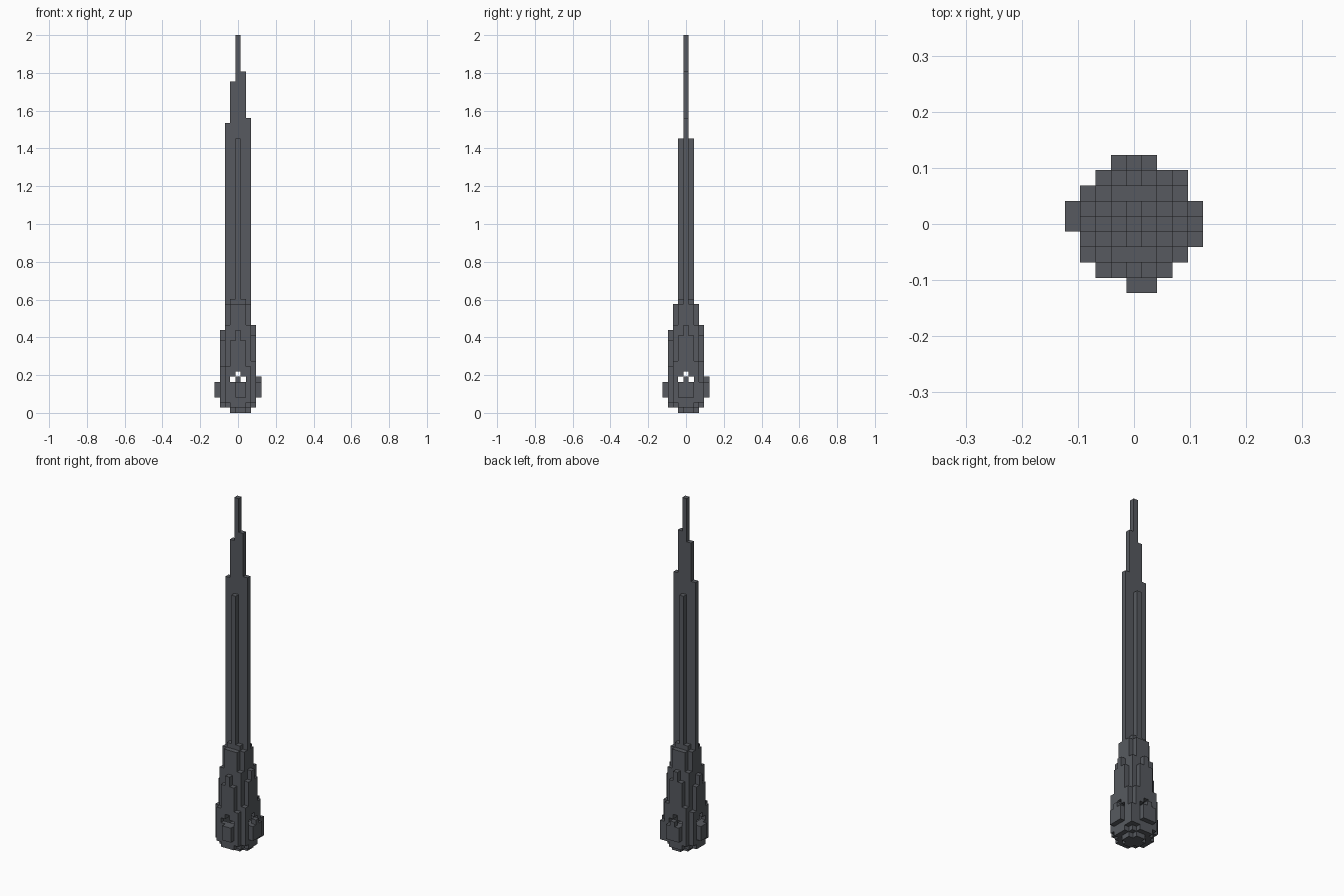
import bpy
import bmesh
from mathutils import Vector

if "Cube" in bpy.data.objects:
    bpy.data.objects.remove(bpy.data.objects["Cube"], do_unlink=True)

UNIT = 2 / 73  # one block; the tower is 73 blocks tall

stone = bpy.data.materials.new("dark slate")
stone.use_nodes = True
SLATE = (0.095, 0.102, 0.115, 1)
stone.diffuse_color = SLATE
stone.node_tree.nodes["Principled BSDF"].inputs["Base Color"].default_value = SLATE

AXES = [Vector(a) for a in ((1, 0, 0), (0, 1, 0), (0, 0, 1))]


def blocks(xs, ys, zs):
    """Filled box of block cells, each range inclusive at both ends."""
    return {(x, y, z)
            for x in range(xs[0], xs[1] + 1)
            for y in range(ys[0], ys[1] + 1)
            for z in range(zs[0], zs[1] + 1)}


def build(name, cells):
    """Skin the outside of a set of block cells as one mesh."""
    bm = bmesh.new()
    for cell in cells:
        for k in range(3):
            n, u, v = AXES[k], AXES[(k + 1) % 3], AXES[(k + 2) % 3]
            for side in (1, -1):
                if tuple(int(c) for c in Vector(cell) + n * side) in cells:
                    continue
                mid = Vector(cell) + Vector((0, 0, 0.5)) + n * side / 2
                ring = [mid + (u * a + v * b * side) / 2
                        for a, b in ((-1, -1), (1, -1), (1, 1), (-1, 1))]
                bm.faces.new([bm.verts.new(p * UNIT) for p in ring])
    bmesh.ops.remove_doubles(bm, verts=bm.verts, dist=UNIT / 100)
    bmesh.ops.dissolve_limit(bm, angle_limit=0.01, verts=bm.verts, edges=bm.edges)
    mesh = bpy.data.meshes.new(name)
    bm.to_mesh(mesh)
    bm.free()
    mesh.materials.append(stone)
    obj = bpy.data.objects.new(name, mesh)
    bpy.context.collection.objects.link(obj)


# Spire: a wide stepped fin crossed by a narrow one
tops = {-2: 56, -1: 64, 0: 73, 1: 66, 2: 57}
fin = set()
for x, top in tops.items():
    fin |= blocks((x, x), (0, 0), (21, top - 1))
fin |= blocks((0, 0), (-1, 1), (21, 52))
build("spire", fin)

# Collar where the spire meets the base
build("collar", blocks((-1, 1), (-1, 1), (21, 21)) - fin)

# Base: round stepped body with buttresses that rise towards each face's middle
body = blocks((-2, 2), (-2, 2), (1, 16))
body |= blocks((-2, 2), (-1, 1), (1, 20)) | blocks((-1, 1), (-2, 2), (1, 20))
for side in (-1, 1):
    extra = (side + 1) // 2
    for reach, low, high in ((0, 1, 15 + extra), (1, 1, 13 + extra), (2, 2, 8 + extra)):
        body |= blocks((-reach, reach), (3 * side, 3 * side), (low, high))
        body |= blocks((3 * side, 3 * side), (-reach, reach), (low, high))
body |= blocks((3, 3), (3, 3), (2, 5))

# Hollow lamp chamber with stepped windows running through both ways
body -= blocks((-2, 2), (-2, 2), (4, 8))
for w, z in ((1, 6), (0, 7)):
    body -= blocks((-w, w), (-3, 3), (z, z)) | blocks((-3, 3), (-w, w), (z, z))
build("base", body)
build("chamber_post", blocks((0, 0), (0, 0), (4, 6)))

# Foot under the base
build("foot", blocks((-1, 2), (0, 1), (0, 0)) | blocks((0, 1), (-1, 2), (0, 0)))

# Balconies below the windows
build("front_balcony", blocks((0, 1), (-4, -4), (3, 5)))
build("right_balcony", blocks((-4, -4), (0, 1), (3, 5)))
build("back_balcony", blocks((-1, 1), (4, 4), (3, 5)) | {(0, 4, 6)})
build("left_balcony", blocks((4, 4), (-1, 1), (3, 5)) | {(4, 0, 6)})
